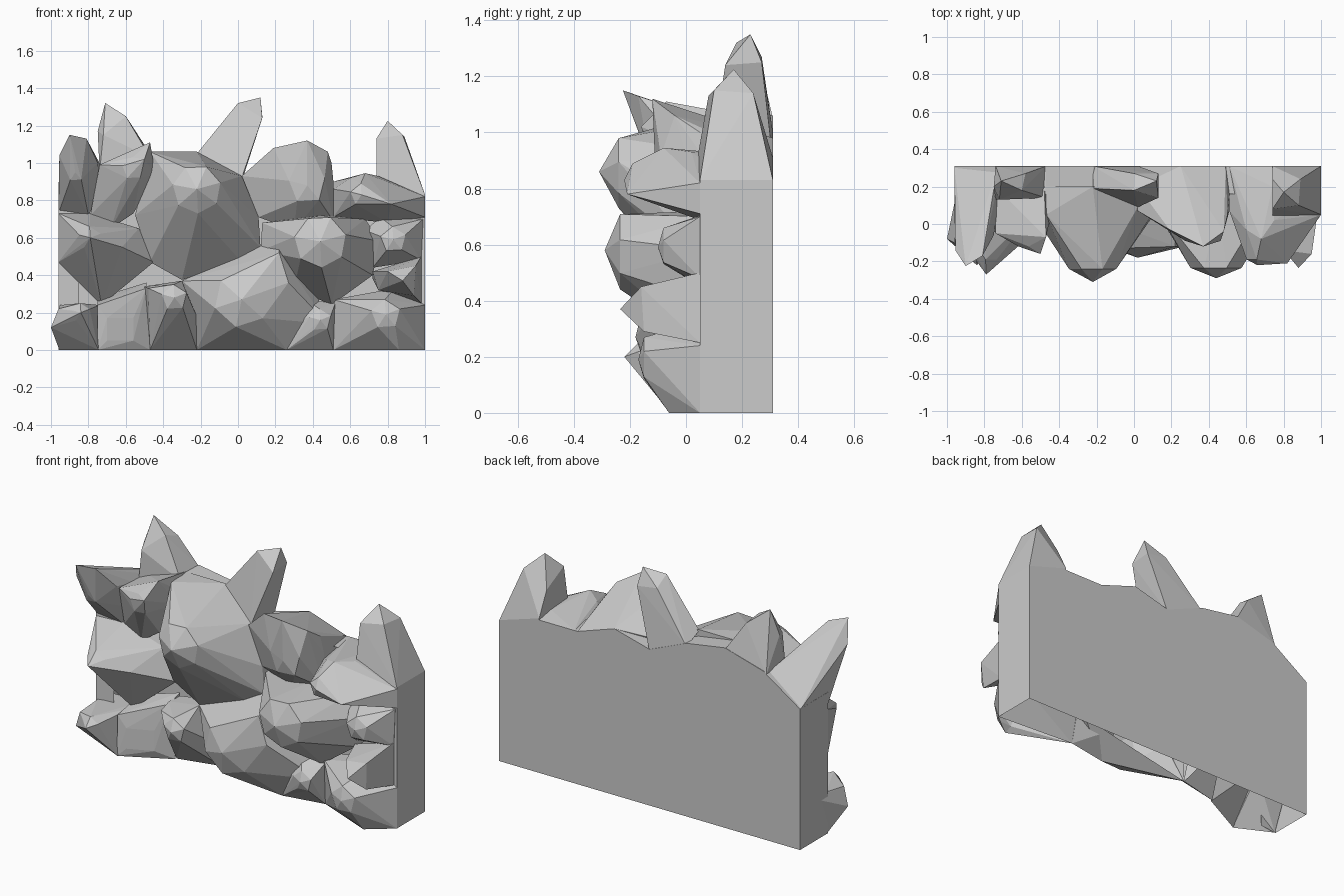
import bpy, bmesh
from math import sin, cos, tau


def finish(name, bm, hidden):
    """Tidy the mesh, drop its hidden faces and link it."""
    bmesh.ops.recalc_face_normals(bm, faces=bm.faces[:])
    drop = [f for f in bm.faces if hidden(f)]
    bmesh.ops.delete(bm, geom=drop, context='FACES')
    me = bpy.data.meshes.new(name)
    bm.to_mesh(me)
    bm.free()
    ob = bpy.data.objects.new(name, me)
    bpy.context.collection.objects.link(ob)


def on_floor(f):
    return all(v.co.z < .001 for v in f.verts)


def hull(name, pts, inner=0):
    """Flat-faced convex stone around a cloud of points, open underneath and at the back."""
    bm = bmesh.new()
    for p in pts:
        bm.verts.new(p)
    res = bmesh.ops.convex_hull(bm, input=bm.verts[:])
    junk = {v for v in res["geom_interior"] + res["geom_unused"]
            if isinstance(v, bmesh.types.BMVert) and v.is_valid and not v.link_faces}
    bmesh.ops.delete(bm, geom=list(junk), context='VERTS')
    bmesh.ops.dissolve_limit(bm, angle_limit=0.03, verts=bm.verts[:], edges=bm.edges[:])
    finish(name, bm, lambda f: on_floor(f) or f.normal.x * inner > .9
           or all(v.co.y > .159 for v in f.verts)
           and f.normal.y > .9 and f.calc_center_median().z < .8)


def lump(name, outline, c, r, y_ring, y_tip, n=6, base=0.07, extra=()):
    """Boulder: (x, z[, y]) outline on the wall, a smaller front ring, then a tip."""
    pts = []
    for x, z, *y in outline:
        pts.append((x, y[0] if y else base, z))
        if z > 0:
            pts.append((x, 0.2 if z > .9 else 0.16, z))
    for i in range(n):
        a = tau * (i + 0.3) / n
        pts.append((c[0] + r * cos(a), y_ring, c[1] + r * sin(a)))
    pts.append((c[0], y_tip, c[1]))
    hull(name, pts + list(extra))


# Backing slab with an uneven top, open underneath and behind the boulders
top = [(1.0, .83), (.75, .9), (.49, .9), (.25, .98), (.02, .92),
       (-.22, 1.02), (-.47, 1.06), (-.72, .99), (-.96, .83)]
bm = bmesh.new()
face = bm.faces.new([bm.verts.new((x, .16, z)) for x, z in [(-.96, 0), (1.0, 0)] + top])
ext = bmesh.ops.extrude_face_region(bm, geom=[face])
bmesh.ops.translate(bm, vec=(0, .15, 0),
                    verts=[v for v in ext["geom"] if isinstance(v, bmesh.types.BMVert)])
finish("back_slab", bm, lambda f: on_floor(f) or all(v.co.y < .17 for v in f.verts))

# Side walls that the outer boulders grow from
for side, x0, x1 in (("left", -.96, -.85), ("right", 1.0, .88)):
    hull(side + "_wall", [(x, y, z) for x, y in ((x0, .05), (x0, .16), (x1, .06), (x1, .16))
                          for z in (0, .83)], inner=-x0)

# Spikes along the top
hull("left_spike", [(-.74, .31, .97), (-.74, .13, .95), (-.47, .31, 1.05), (-.47, .14, 1.03),
                    (-.75, .2, 1.17), (-.71, .23, 1.32), (-.6, .18, 1.25), (-.58, .27, 1.22),
                    (-.72, .13, 1.15)])
hull("middle_spike", [(-.22, .31, 1.0), (-.22, .19, 1.05), (.02, .31, .9), (.02, .09, .92),
                      (0, .18, 1.32), (.12, .23, 1.35), (.13, .14, 1.24), (.13, .27, 1.25),
                      (.0, .27, 1.27)])
hull("right_spike", [(.74, .05, .75), (.74, .31, .75), (1.0, .05, .75), (1.0, .31, .75),
                     (1.0, .05, .83), (1.0, .31, .83), (.74, .03, .85), (.74, .31, .91),
                     (.74, .08, 1.13), (.74, .24, 1.05), (.8, .17, 1.225), (.88, .1, 1.15),
                     (.89, .24, 1.14)])

# Upper row of boulders
lump("large_boulder", [(-.47, 1.06, .05), (-.22, 1.06, .2), (.02, .93, .09), (.11, .71),
                       (.12, .55), (.02, .47), (-.3, .375), (-.47, .47), (-.55, .72)],
     (-.22, .86), .13, -.24, -.31, 7, extra=[(-.43, -.05, .93)])
lump("upper_right_boulder", [(.02, .93), (.11, .71), (.3, .64), (.51, .69), (.51, .9)],
     (.37, .88), .1, -.09, -.11, 5,
     extra=[(.19, -.03, 1.08), (.37, -.12, 1.12), (.48, -.04, 1.06), (.5, .05, 1.0),
            (.25, .31, .98), (.49, .31, .9)])
lump("corner_boulder", [(-.96, .73), (-.8, .72), (-.74, .83), (-.73, .98), (-.96, .85)],
     (-.87, .95), .05, -.13, -.15, 5,
     extra=[(-.9, -.225, 1.15), (-.81, -.17, 1.13), (-.955, -.14, 1.04),
            (-.75, -.06, 1.0), (-.96, .3, .83), (-.73, .3, .97)])
lump("upper_left_boulder", [(-.74, .98), (-.48, 1.06), (-.44, .93), (-.56, .73),
                            (-.68, .65), (-.79, .72)],
     (-.56, .97), .06, -.12, -.13, 5,
     extra=[(-.47, -.07, 1.11), (-.5, -.16, 1.02), (-.74, -.05, .99)])
lump("shoulder_boulder", [(.51, .71), (.51, .86), (.74, .92), (1.0, .82, .05), (1.0, .71, .05),
                          (.8, .68)],
     (.66, .83), .06, -.19, -.22, 5,
     extra=[(.6, -.03, .92), (.68, -.08, .945), (.82, -.21, .78), (.75, .02, .93),
            (.51, .31, .9), (.74, .31, .9)])

# Middle row of boulders
lump("middle_left_boulder", [(-.96, .73, .05), (-.79, .73), (-.53, .65), (-.45, .47),
                             (-.73, .24), (-.96, .47, .05)],
     (-.79, .6), .06, -.19, -.27, 5, extra=[(-.62, -.12, .55)])
lump("middle_right_boulder", [(.12, .53), (.13, .68), (.45, .72), (.68, .7), (.76, .58),
                              (.72, .4), (.5, .24), (.3, .33)],
     (.44, .58), .14, -.235, -.29, 7)
lump("side_boulder", [(.68, .64), (.76, .71), (.99, .7, .05), (.98, .48, .05), (.72, .44)],
     (.83, .59), .07, -.08, -.1, 5)
hull("side_shard", [(.72, .06, .42), (.98, .05, .5), (.98, .05, .25), (.75, .06, .32),
                    (.88, -.235, .37), (.8, -.14, .42), (.95, -.16, .45), (.94, -.15, .29),
                    (.98, .16, .45), (.72, .16, .38)])

# Bottom row of boulders
lump("bottom_centre_boulder", [(-.22, 0, .16), (.26, 0, .04), (.48, .14), (.4, .35), (.22, .6),
                               (.0, .48), (-.3, .37), (-.22, .16, .12)],
     (.02, .27), .15, -.13, -.18, 6,
     extra=[(.22, -.12, .52), (.27, -.12, .36), (.21, -.1, .21)])
lump("bottom_wedge", [(.26, 0, .04), (.51, 0, .085), (.52, .25), (.36, .27), (.26, .15)],
     (.44, .16), .06, -.03, -.05, 5)
lump("bottom_right_boulder", [(.51, 0, .085), (.72, 0, .02), (.86, 0, -.06), (1.0, 0, .05),
                              (1.0, .24, .05), (.84, .33), (.51, .27)],
     (.79, .19), .08, -.15, -.17, 5)
lump("bottom_inner_boulder", [(-.47, 0, .1), (-.22, 0, .16), (-.22, .18), (-.3, .37),
                              (-.5, .34)],
     (-.34, .28), .07, -.11, -.14, 5, extra=[(-.48, -.03, .33)])
hull("bottom_ledge", [(-.75, -.055, 0), (-.75, -.05, .24), (-.7, -.04, .17), (-.7, -.04, .05),
                      (-.56, .02, .17), (-.56, .02, .05), (-.47, .09, 0), (-.49, .06, .33),
                      (-.75, .16, .28), (-.49, .16, .36)])
lump("bottom_left_boulder", [(-.955, 0, .05), (-.745, 0, -.055), (-.74, .24, .05),
                             (-.95, .24, .05)],
     (-.84, .2), .05, -.17, -.22, 5, extra=[(-1.0, -.08, .12), (-.96, -.1, .22)])
